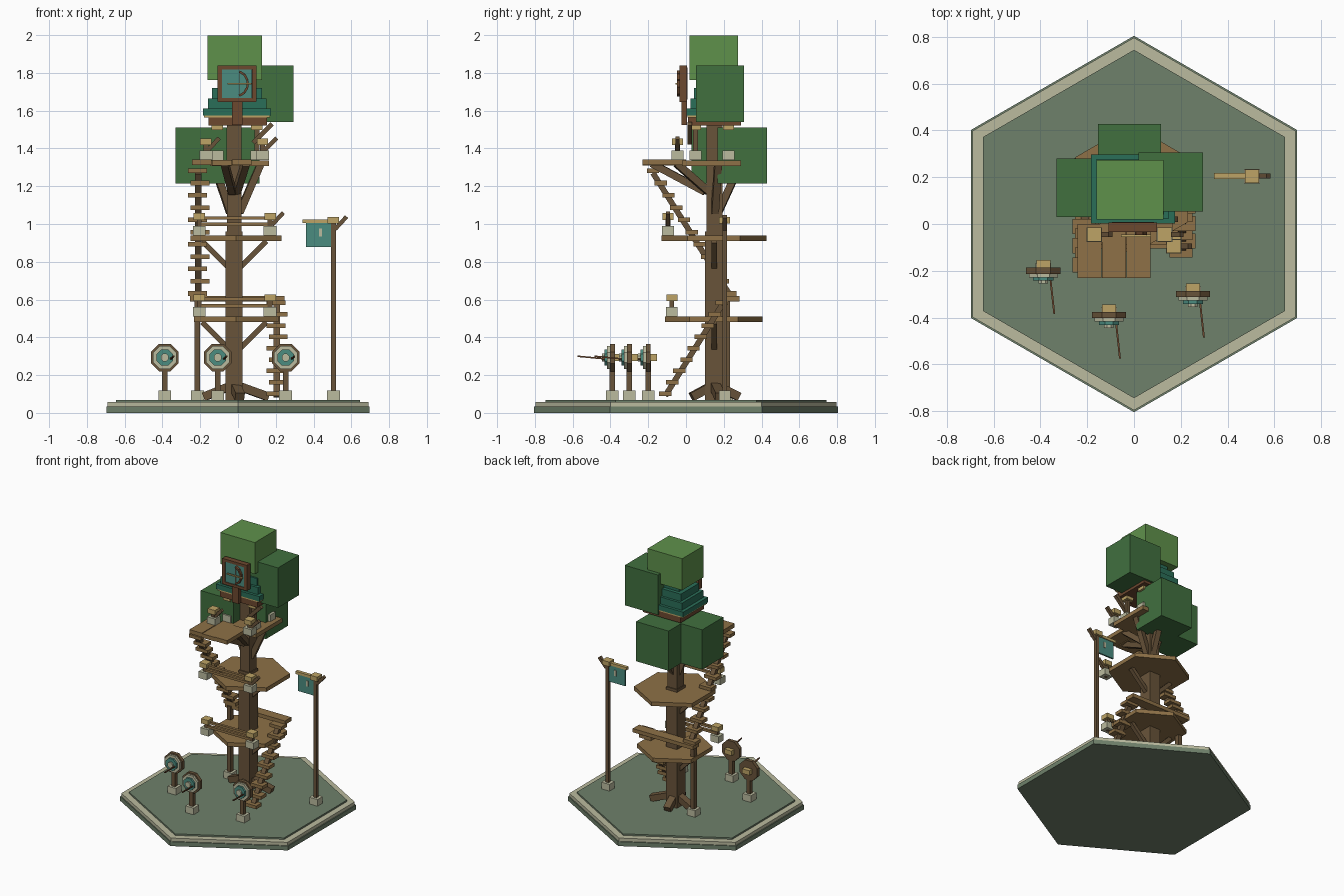
import bpy
import bmesh
from math import radians, cos, sin, pi
from mathutils import Vector, Matrix

cube = bpy.data.objects.get("Cube")
if cube:
    bpy.data.objects.remove(cube, do_unlink=True)


def material(name, code):
    def linear(c):
        return c / 12.92 if c < 0.04 else ((c + 0.055) / 1.055) ** 2.4
    rgb = [linear(int(code[i:i + 2], 16) / 255) for i in (0, 2, 4)]
    m = bpy.data.materials.new(name)
    m.use_nodes = True
    m.diffuse_color = (*rgb, 1)
    m.node_tree.nodes["Principled BSDF"].inputs["Base Color"].default_value = (*rgb, 1)
    return m


GROUND = material("mossy green", "6F816B")
CREAM = material("pale stone", "BBBB9F")
TRUNK = material("dark bark", "69543A")
PLANK = material("plank brown", "8E7147")
GOLD = material("straw gold", "BDA466")
LEAF = material("dark leaf", "41703F")
LIGHT_LEAF = material("light leaf", "5F914B")
ROOF = material("deep teal", "2A6E58")
TEAL = material("banner teal", "4B8C80")
FRAME = material("red brown", "6C482F")


def finish(name, bm, mat, matrix):
    mesh = bpy.data.meshes.new(name)
    bm.to_mesh(mesh)
    bm.free()
    mesh.materials.append(mat)
    obj = bpy.data.objects.new(name, mesh)
    obj.matrix_world = matrix
    bpy.context.collection.objects.link(obj)
    return obj


def box(name, center, size, mat, rot=None):
    bm = bmesh.new()
    bmesh.ops.create_cube(bm, size=1)
    bmesh.ops.scale(bm, vec=size, verts=bm.verts)
    m = Matrix.Translation(center)
    return finish(name, bm, mat, m @ rot if rot else m)


def beam(name, a, b, width, height, mat):
    a, b = Vector(a), Vector(b)
    d = b - a
    rot = d.to_track_quat('X', 'Z').to_matrix().to_4x4()
    return box(name, (a + b) / 2, (d.length, width, height), mat, rot)


def prism(name, center, radius, depth, sides, mat, rot):
    bm = bmesh.new()
    bmesh.ops.create_cone(bm, cap_ends=True, segments=sides, radius1=radius,
                          radius2=radius, depth=depth)
    return finish(name, bm, mat, Matrix.Translation(center) @ rot)


def hexagon(name, x, y, z0, z1, radius, mat):
    # Corners point along y
    bm = bmesh.new()
    ring = [bm.verts.new((radius * sin(k * pi / 3), radius * cos(k * pi / 3), 0))
            for k in range(6)]
    face = bm.faces.new(ring)
    top = bmesh.ops.extrude_face_region(bm, geom=[face])["geom"]
    bmesh.ops.translate(bm, vec=(0, 0, z1 - z0),
                        verts=[v for v in top if isinstance(v, bmesh.types.BMVert)])
    bmesh.ops.recalc_face_normals(bm, faces=bm.faces)
    return finish(name, bm, mat, Matrix.Translation((x, y, z0)))


def post(name, x, y, z, height, brace=0):
    # Stone foot, wooden pole, straw cap and optional slanted brace
    box(name + "_foot", (x, y, z + 0.025), (0.068, 0.062, 0.05), CREAM)
    box(name + "_pole", (x, y, z + height / 2), (0.025, 0.025, height), TRUNK)
    box(name + "_cap", (x, y, z + height - 0.015), (0.06, 0.058, 0.035), GOLD)
    if brace:
        beam(name + "_brace", (x + 0.01, y, z + height - 0.06),
             (x + brace, y, z + height + 0.005), 0.022, 0.022, TRUNK)


# Ground slab
hexagon("slab_base", 0, 0, 0, 0.033, 0.805, GROUND)
hexagon("slab_rim", 0, 0, 0.033, 0.057, 0.797, CREAM)
hexagon("slab_top", 0, 0, 0.05, 0.069, 0.745, GROUND)

# Trunk, roots and struts
TX, TY = -0.02, 0.15
box("trunk", (TX, TY, 0.51), (0.09, 0.1, 0.9), TRUNK)
box("upper_trunk", (TX, TY, 1.24), (0.078, 0.085, 0.6), TRUNK)
for i, (dx, dy) in enumerate([(-0.16, 0.02), (0.18, 0.03), (0.03, -0.12), (-0.02, 0.13)]):
    beam(f"root_{i}", (TX, TY, 0.15), (TX + dx, TY + dy, 0.085), 0.05, 0.045, TRUNK)
for z in (0.48, 0.91):
    for side in (-1, 1):
        beam("platform_strut", (TX + side * 0.03, TY, z - 0.14),
             (TX + side * 0.17, TY, z), 0.03, 0.028, TRUNK)
for dx, dy in ((-0.11, -0.02), (0.14, 0.02), (-0.05, -0.33), (0.06, -0.2), (0.02, 0.14)):
    beam("branch", (TX + dx * 0.2, TY + dy * 0.15, 1.06 if abs(dy) < 0.15 else 1.17),
         (TX + dx, TY + dy, 1.32), 0.038, 0.038, TRUNK)

# Two round-the-trunk platforms with front railings
for label, z, radius, y in (("lower", 0.48, 0.258, -0.075), ("middle", 0.91, 0.278, -0.095)):
    hexagon(label + "_platform", -0.01, 0.147, z, z + 0.03, radius, PLANK)
    left_x, right_x = -0.205, 0.17
    post(label + "_rail_post_right", left_x, y, z + 0.03, 0.115)
    post(label + "_rail_post_left", right_x, y, z + 0.03, 0.115, 0.07 if z > 0.6 else 0)
    for h in (0.088, 0.122):
        beam(label + "_rail", (left_x, y, z + h), (right_x, y, z + h), 0.02, 0.018, PLANK)

# Upper deck
for i in range(3):
    x0 = -0.243 + i * 0.105
    box(f"deck_plank_{i}", (x0 + 0.052, -0.115, 1.327 - 0.003 * (i % 2)),
        (0.103, 0.23, 0.03), PLANK)
box("hut_deck", (0.01, 0.135, 1.322), (0.31, 0.31, 0.03), PLANK)
post("deck_post_right", -0.17, -0.045, 1.34, 0.11, 0.07)
post("deck_post_left", 0.13, -0.045, 1.34, 0.11, 0.075)
for x in (-0.11, 0.1):
    for y in (0.05, 0.225):
        post("hut_post", x, y, 1.34, 0.19)
beam("hut_brace", (0.08, 0.02, 1.43), (0.18, 0.02, 1.53), 0.025, 0.025, TRUNK)

# Stairs: lower flight on one side, landing behind, upper flight on the other
def stairs(name, x, start, end, count):
    a, b = Vector((x, *start)), Vector((x, *end))
    beam(name + "_stringer", a, b, 0.035, 0.03, TRUNK)
    for i in range(count):
        p = a.lerp(b, i / (count - 1))
        shift = 0.008 if i % 2 else -0.004
        box(f"{name}_step_{i}", (x + shift, p.y, p.z + 0.012), (0.1, 0.065, 0.024), PLANK)


stairs("lower_stair", 0.205, (-0.11, 0.09), (0.19, 0.57), 9)
box("stair_landing", (-0.005, 0.245, 0.604), (0.5, 0.075, 0.028), PLANK)
stairs("upper_stair", -0.21, (0.235, 0.62), (-0.175, 1.27), 11)
box("landing_post_foot", (-0.215, 0.215, 0.094), (0.068, 0.066, 0.05), CREAM)
box("landing_post", (-0.215, 0.215, 0.34), (0.03, 0.036, 0.54), TRUNK)

# Hut floor and stepped roof
box("hut_floor", (-0.002, 0.15, 1.543), (0.31, 0.28, 0.045), FRAME)
box("hut_trim", (-0.005, 0.15, 1.57), (0.35, 0.285, 0.012), GOLD)
for i, (w, z0, z1) in enumerate([(0.36, 1.575, 1.612), (0.31, 1.612, 1.665),
                                 (0.265, 1.665, 1.72), (0.2, 1.72, 1.8)]):
    box(f"roof_tier_{i}", (-0.005, 0.15, (z0 + z1) / 2), (w, w * 0.82, z1 - z0), ROOF)

# Sign with bow and arrow
SX = -0.005
box("sign_post", (SX, -0.01, 1.6), (0.055, 0.03, 0.15), FRAME)
box("sign_back", (SX, -0.003, 1.743), (0.18, 0.022, 0.17), FRAME)
box("sign_panel", (SX, -0.02, 1.743), (0.158, 0.018, 0.152), TEAL)
for side in (-1, 1):
    box("sign_frame_side", (SX + side * 0.092, -0.014, 1.743), (0.023, 0.04, 0.19), FRAME)
    box("sign_frame_edge", (SX, -0.014, 1.743 + side * 0.086), (0.2, 0.04, 0.02), FRAME)
arc = [(SX + 0.055 * cos(a) + 0.002, -0.038, 1.743 + 0.065 * sin(a))
       for a in (radians(-80 + 32 * k) for k in range(6))]
for a, b in zip(arc, arc[1:]):
    beam("bow_limb", a, b, 0.018, 0.012, FRAME)
beam("bow_string", arc[0], arc[-1], 0.004, 0.004, CREAM)
beam("sign_arrow", (-0.055, -0.05, 1.743), (0.072, -0.05, 1.743), 0.012, 0.008, GOLD)

# Block foliage
box("foliage_top", (-0.017, 0.147, 1.88), (0.287, 0.255, 0.237), LIGHT_LEAF)
box("foliage_left", (0.157, 0.18, 1.69), (0.275, 0.252, 0.3), LEAF)
box("foliage_right", (-0.195, 0.155, 1.363), (0.272, 0.25, 0.298), LEAF)
box("foliage_back", (-0.02, 0.297, 1.363), (0.27, 0.262, 0.298), LEAF)

# Archery targets
UPRIGHT = Matrix.Rotation(pi / 2, 4, 'X') @ Matrix.Rotation(pi / 8, 4, 'Z')
for x, y in ((-0.388, -0.2), (-0.107, -0.39), (0.252, -0.3)):
    box("target_foot", (x, y, 0.094), (0.068, 0.066, 0.05), CREAM)
    box("target_post", (x, y, 0.19), (0.03, 0.03, 0.18), TRUNK)
    box("target_block", (x, y + 0.028, 0.293), (0.06, 0.035, 0.035), GOLD)
    for name, r, d, off, mat in (("back", 0.079, 0.026, 0, TRUNK),
                                 ("outer_ring", 0.067, 0.02, -0.018, CREAM),
                                 ("middle_ring", 0.047, 0.02, -0.032, TEAL),
                                 ("centre", 0.022, 0.018, -0.046, CREAM)):
        prism("target_" + name, (x, y + off, 0.293), r, d, 8, mat, UPRIGHT)
    beam("target_arrow", (x + 0.03, y - 0.03, 0.285), (x + 0.047, y - 0.185, 0.3),
         0.008, 0.008, FRAME)

# Banner pole
BX, BY = 0.505, 0.205
post("banner", BX, BY, 0.069, 0.965, 0.07)
beam("banner_arm", (0.342, BY, 1.014), (BX, BY, 1.014), 0.025, 0.02, GOLD)
box("banner_cloth", (0.43, BY, 0.942), (0.142, 0.012, 0.128), TEAL)
box("banner_mark", (0.438, BY, 0.955), (0.016, 0.022, 0.042), CREAM)
